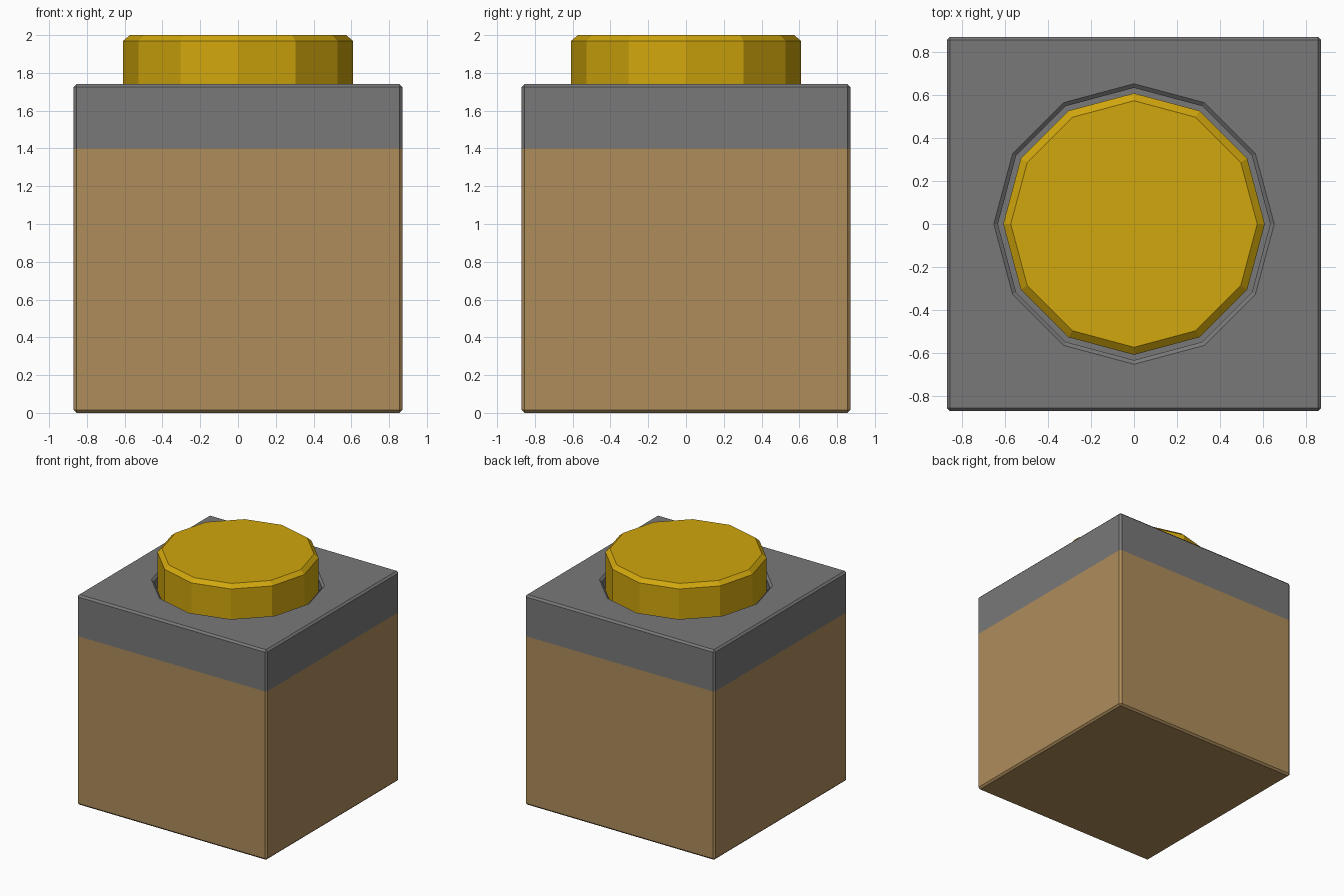
import bpy, bmesh, math

if "Cube" in bpy.data.objects:
    bpy.data.objects.remove(bpy.data.objects["Cube"])


def material(name, rgb):
    m = bpy.data.materials.new(name)
    m.diffuse_color = (*rgb, 1)
    m.use_nodes = True
    m.node_tree.nodes["Principled BSDF"].inputs["Base Color"].default_value = m.diffuse_color
    return m


grey = material("grey", (0.19, 0.19, 0.19))
tan = material("tan", (0.42, 0.265, 0.105))
gold = material("gold", (0.64, 0.385, 0.004))


def finish(bm, name, mats):
    bmesh.ops.recalc_face_normals(bm, faces=bm.faces[:])
    mesh = bpy.data.meshes.new(name)
    bm.to_mesh(mesh)
    bm.free()
    for m in mats:
        mesh.materials.append(m)
    obj = bpy.data.objects.new(name, mesh)
    bpy.context.collection.objects.link(obj)
    return obj


def rings(bm, profile, sides=12):
    """Stack of twelve-sided rings; returns the list of vertex rings."""
    loops = [[bm.verts.new((r * math.cos(2 * math.pi * i / sides),
                            r * math.sin(2 * math.pi * i / sides), z))
              for i in range(sides)] for r, z in profile]
    for a, b in zip(loops, loops[1:]):
        for i in range(sides):
            j = (i + 1) % sides
            bm.faces.new((a[i], a[j], b[j], b[i]))
    return loops


H = 1.74      # block size
FLOOR = 1.64  # recess floor height

# Block: chamfered cube, split at the colour line
bm = bmesh.new()
bmesh.ops.create_cube(bm, size=H)
bmesh.ops.translate(bm, verts=bm.verts[:], vec=(0, 0, H / 2))
bmesh.ops.bevel(bm, geom=bm.edges[:], offset=0.015, segments=1, affect='EDGES')
bmesh.ops.bisect_plane(bm, geom=bm.verts[:] + bm.edges[:] + bm.faces[:],
                       plane_co=(0, 0, 1.4), plane_no=(0, 0, 1))

# Round recess with a chamfered rim in the top face
top = max(bm.faces, key=lambda f: f.calc_center_median().z)
border = list(top.edges)
bmesh.ops.delete(bm, geom=[top], context='FACES_ONLY')
loops = rings(bm, [(0.652, H), (0.633, H - 0.015), (0.633, FLOOR)])
bm.faces.new(loops[-1])
rim = [bm.edges.get((loops[0][i], loops[0][(i + 1) % 12])) for i in range(12)]
bmesh.ops.triangle_fill(bm, edges=border + rim, use_beauty=True,
                        normal=(0, 0, 1))
for f in bm.faces:
    f.material_index = 1 if f.calc_center_median().z < 1.4 else 0
finish(bm, "block", [grey, tan])

# Button: twelve-sided, chamfered top edge
bm = bmesh.new()
loops = rings(bm, [(0.608, FLOOR), (0.608, 1.97), (0.573, 2.0)])
bm.faces.new(loops[0])
bm.faces.new(loops[-1])
finish(bm, "button", [gold])
